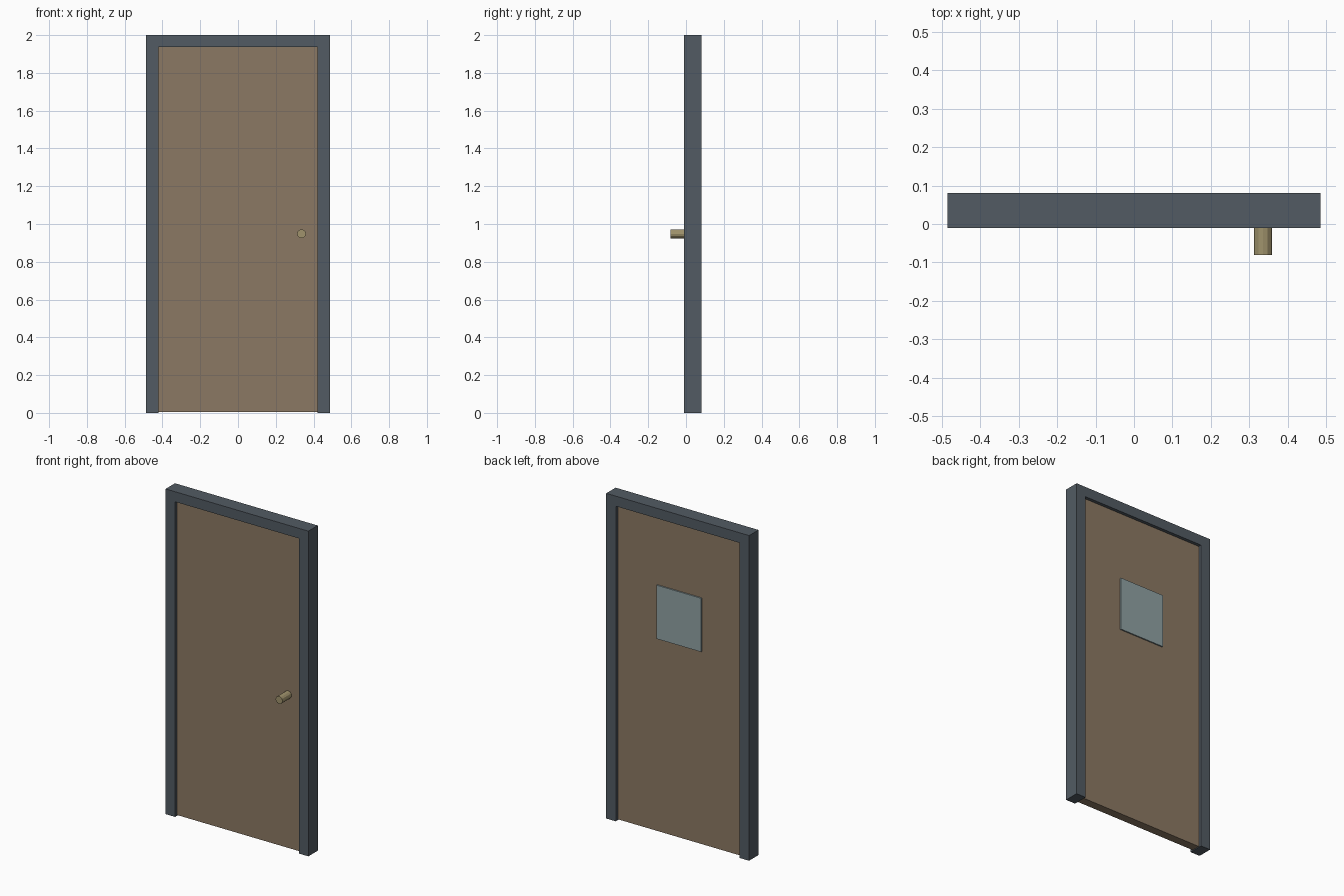
import bpy, bmesh, math

if "Cube" in bpy.data.objects:
    bpy.data.objects.remove(bpy.data.objects["Cube"])


def finish(obj, name, color):
    obj.name = name
    mat = bpy.data.materials.new(name + "_colour")
    mat.diffuse_color = (*color, 1)
    mat.use_nodes = True
    mat.node_tree.nodes["Principled BSDF"].inputs["Base Color"].default_value = mat.diffuse_color
    obj.data.materials.append(mat)
    return obj


def extruded(name, profile, y0, y1, color):
    """Extrude an x-z outline from y0 to y1."""
    bm = bmesh.new()
    face = bm.faces.new([bm.verts.new((x, y0, z)) for x, z in profile])
    moved = bmesh.ops.extrude_face_region(bm, geom=[face])["geom"]
    verts = [v for v in moved if isinstance(v, bmesh.types.BMVert)]
    bmesh.ops.translate(bm, verts=verts, vec=(0, y1 - y0, 0))
    bmesh.ops.recalc_face_normals(bm, faces=bm.faces)
    mesh = bpy.data.meshes.new(name)
    bm.to_mesh(mesh)
    bm.free()
    obj = bpy.data.objects.new(name, mesh)
    bpy.context.collection.objects.link(obj)
    return finish(obj, name, color)


def rect(half_width, z0, z1):
    return [(-half_width, z0), (half_width, z0), (half_width, z1), (-half_width, z1)]


OUT, INN, LINTEL = 0.486, 0.421, 1.938

# Door frame: two jambs and header as one U-shaped outline
half = [(INN, LINTEL), (INN, 0), (OUT, 0), (OUT, 2)]
outline = half + [(-x, z) for x, z in reversed(half)]
extruded("door_frame", outline, -0.010, 0.081, (0.085, 0.105, 0.125))

# Door leaf, set back from both frame faces
extruded("door_leaf", rect(INN, 0.005, LINTEL), 0.008, 0.061, (0.26, 0.19, 0.125))

# Window panel, standing slightly proud of the back of the leaf
extruded("window_panel", rect(0.152, 1.19, 1.52), 0.055, 0.069, (0.28, 0.36, 0.37))

# Handle: short round peg on the front
bpy.ops.mesh.primitive_cylinder_add(vertices=12, radius=0.0235, depth=0.096,
                                    location=(0.336, -0.033, 0.948),
                                    rotation=(math.pi / 2, 0, 0))
finish(bpy.context.object, "door_handle", (0.35, 0.29, 0.15))
